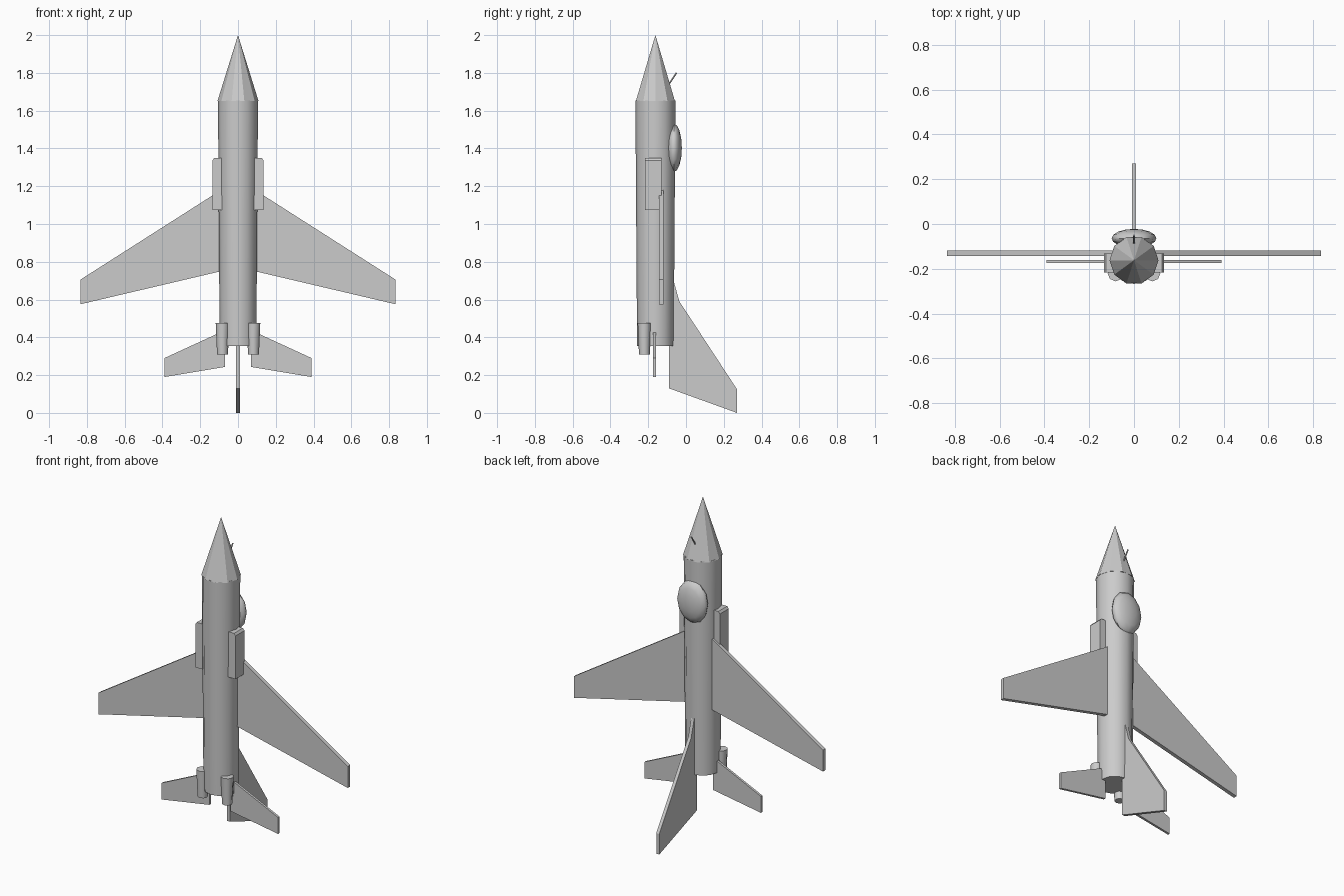
import bpy, bmesh, math
from mathutils import Vector, Matrix

cube = bpy.data.objects.get("Cube")
if cube:
    bpy.data.objects.remove(cube, do_unlink=True)

grey = bpy.data.materials.new("airframe grey")
grey.use_nodes = True
colour = (0.6, 0.6, 0.6, 1)
grey.diffuse_color = colour
grey.node_tree.nodes["Principled BSDF"].inputs["Base Color"].default_value = colour

AXIS_Y = -0.162


def finish(name, bm, smooth=False):
    bmesh.ops.recalc_face_normals(bm, faces=bm.faces)
    mesh = bpy.data.meshes.new(name)
    bm.to_mesh(mesh)
    bm.free()
    mesh.materials.append(grey)
    obj = bpy.data.objects.new(name, mesh)
    bpy.context.collection.objects.link(obj)
    if smooth:
        bpy.ops.object.select_all(action='DESELECT')
        obj.select_set(True)
        bpy.context.view_layer.objects.active = obj
        bpy.ops.object.shade_smooth_by_angle(angle=math.radians(50))
    return obj


def cone(name, x, y, z0, z1, r0, r1, sides, smooth):
    bm = bmesh.new()
    place = Matrix.Translation((x, y, (z0 + z1) / 2)) @ Matrix.Rotation(math.pi / 2, 4, 'Z')
    bmesh.ops.create_cone(bm, cap_ends=True, segments=sides, radius1=r0,
                          radius2=r1, depth=z1 - z0, matrix=place)
    return finish(name, bm, smooth)


def plate(name, points, offset):
    """Extrude a flat outline by the offset vector."""
    bm = bmesh.new()
    face = bm.faces.new([bm.verts.new(p) for p in points])
    made = bmesh.ops.extrude_face_region(bm, geom=[face])["geom"]
    bmesh.ops.translate(bm, vec=Vector(offset),
                        verts=[v for v in made if isinstance(v, bmesh.types.BMVert)])
    return finish(name, bm)


# Body and faceted nose
cone("fuselage", 0, AXIS_Y, 0.355, 1.655, 0.097, 0.106, 12, True)
cone("nose_cone", 0, AXIS_Y, 1.65, 2.0, 0.109, 0, 10, False)

# Paired parts
for side, s in (("left", 1), ("right", -1)):
    wing = [(0.09, 1.18), (0.835, 0.705), (0.835, 0.575), (0.09, 0.75)]
    plate(side + "_wing", [(s * x, -0.142, z) for x, z in wing], (0, 0.023, 0))

    tail = [(0.07, 0.437), (0.39, 0.29), (0.39, 0.19), (0.07, 0.243)]
    plate(side + "_tailplane", [(s * x, -0.174, z) for x, z in tail], (0, 0.014, 0))

    intake = [(0.085, 1.35), (0.125, 1.35), (0.135, 1.337), (0.135, 1.075), (0.085, 1.075)]
    plate(side + "_intake", [(s * x, -0.216, z) for x, z in intake], (0, 0.085, 0))

    cone(side + "_tail_pod", s * 0.082, -0.22, 0.31, 0.475, 0.029, 0.036, 8, True)

# Vertical fin with its small leading fillet
fin = [(-0.09, 0.77), (-0.063, 0.69), (-0.035, 0.59), (0.27, 0.125), (0.27, 0), (-0.09, 0.13)]
plate("tail_fin", [(-0.01, y, z) for y, z in fin], (0.02, 0, 0))

# Bubble canopy
bm = bmesh.new()
bmesh.ops.create_uvsphere(
    bm, u_segments=12, v_segments=8, radius=1,
    matrix=Matrix.Translation((0, -0.064, 1.403))
    @ Matrix.Diagonal((0.1, 0.042, 0.128, 1)) @ Matrix.Rotation(math.pi / 2, 4, 'X'))
finish("canopy", bm, True)

# Slanted probe on the nose
start, end = Vector((0, -0.1, 1.725)), Vector((0, -0.05, 1.8))
direction = end - start
bm = bmesh.new()
bmesh.ops.create_cone(
    bm, cap_ends=True, segments=6, radius1=0.004, radius2=0.004, depth=direction.length,
    matrix=Matrix.Translation((start + end) / 2)
    @ direction.to_track_quat('Z', 'Y').to_matrix().to_4x4())
finish("nose_probe", bm)
